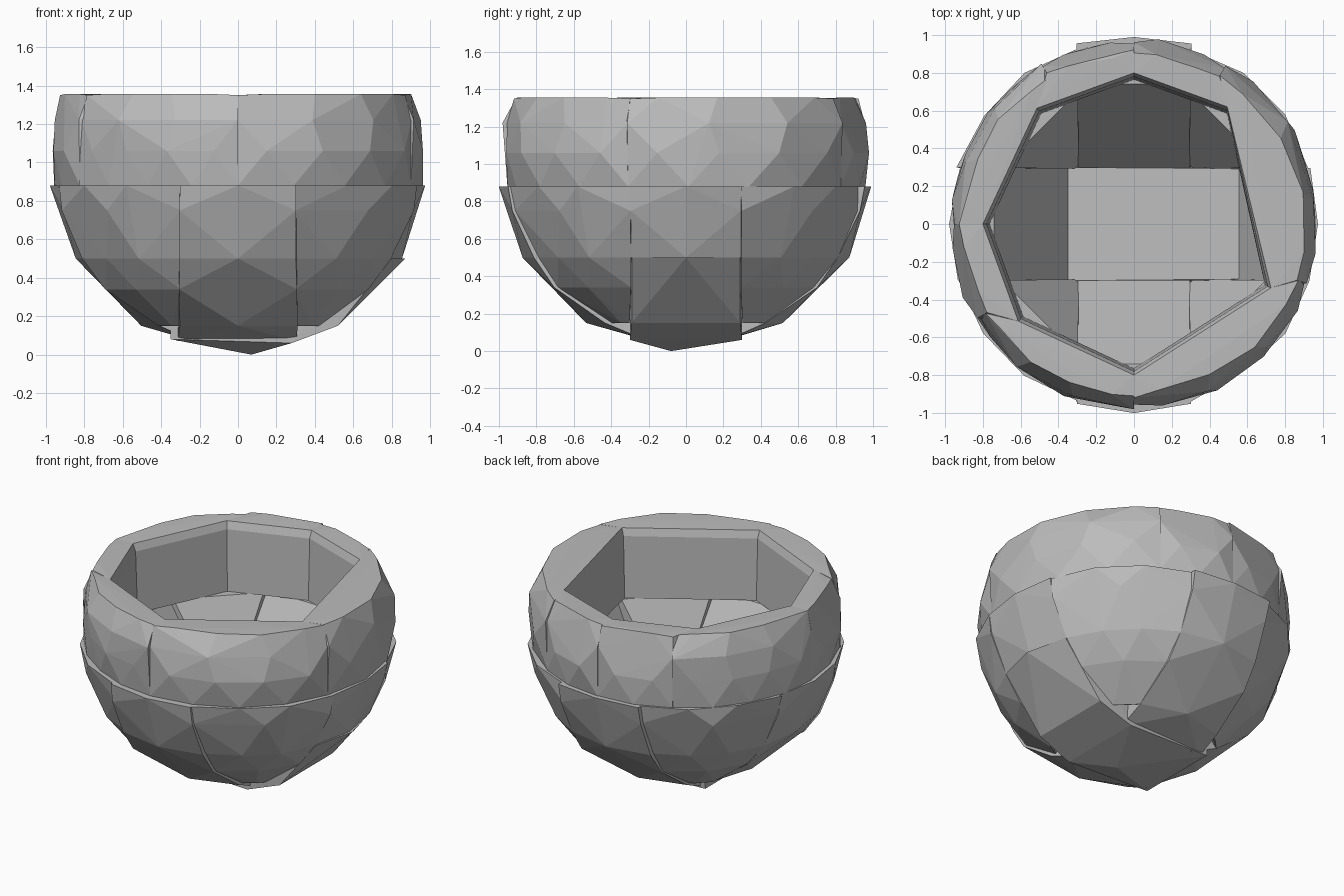
import bpy, bmesh, math, random
from mathutils import Vector

random.seed(4)
if "Cube" in bpy.data.objects:
    bpy.data.objects.remove(bpy.data.objects["Cube"])

# Single stone colour
stone_mat = bpy.data.materials.new("grey stone")
stone_mat.use_nodes = True
grey = (0.5, 0.5, 0.5, 1)
stone_mat.diffuse_color = grey
stone_mat.node_tree.nodes["Principled BSDF"].inputs["Base Color"].default_value = grey

HALF = 0.297            # half width of the side stones
SEAM = 0.88             # height where upper and lower rows meet
PROFILE = [(0.88, 0.98), (0.75, 0.96), (0.5, 0.855), (0.34, 0.745), (0.15, 0.51), (0.07, 0.38)]


def stone(name, points):
    """Chiselled block: the convex hull of its corner points."""
    bm = bmesh.new()
    for p in points:
        bm.verts.new(p)
    res = bmesh.ops.convex_hull(bm, input=bm.verts)
    loose = {g for g in res["geom_interior"] + res["geom_unused"] if isinstance(g, bmesh.types.BMVert)}
    bmesh.ops.delete(bm, geom=list(loose), context="VERTS")
    bmesh.ops.recalc_face_normals(bm, faces=bm.faces)
    mesh = bpy.data.meshes.new(name)
    bm.to_mesh(mesh)
    bm.free()
    mesh.materials.append(stone_mat)
    obj = bpy.data.objects.new(name, mesh)
    bpy.context.collection.objects.link(obj)


def polar(r, deg, z):
    a = math.radians(deg)
    return Vector((r * math.cos(a), r * math.sin(a), z))


def arc(r, a0, a1, z, n, wobble=0.016):
    angles = [a0 + (a1 - a0) * i / (n - 1) for i in range(n)]
    return [polar(r + random.uniform(-wobble, wobble), a, z) for a in angles]


# Upper ring of seven rim stones: outer and inner joint angles differ
outer = [-90, -19, 60, 90, 120, 180, 211, 270]
inner = [-90, -25, 50, 90, 130, 180, 220, 270]
for i in range(7):
    a0, a1 = outer[i:i + 2]
    b0, b1 = inner[i:i + 2]
    n = 4 if a1 - a0 > 50 else 2
    step = (a1 - a0) / n / 2
    pts = arc(0.96, a0, a1, SEAM, n + 1, 0.01)
    pts += arc(0.975, a0 + step, a1 - step, 1.06, n, 0.012)
    pts += arc(0.965, a0, a1, 1.22, n)
    pts += arc(0.9, a0 + step, a1 - step, 1.355, n)
    pts += arc(0.91, a0, a1, 1.35, 2)
    for r, z in ((0.8, 1.35), (0.78, 1.3), (0.765, SEAM)):
        pts += arc(r, b0, b1, z, 2, 0)
    stone(f"rim_stone_{i + 1}", pts)


# Lower row: one narrow stone on each side
def side_stone(name, deg, bulge, low, inner_low):
    pts = []
    for k, (z, r) in enumerate(PROFILE):
        if z < low:
            continue
        half = math.degrees(math.asin(HALF / r))
        pts += arc(r + bulge, deg - half, deg + half, z, 3 if k % 2 == 0 else 2, 0.008)
    a = math.radians(deg)
    out, across = Vector((math.cos(a), math.sin(a), 0)), Vector((-math.sin(a), math.cos(a), 0))
    for d, z in ((0.74, SEAM), inner_low):
        pts += [out * d + across * s * HALF + Vector((0, 0, z)) for s in (-1, 1)]
    stone(name, pts)


side_stone("front_stone", -90, 0.016, 0, (0.3, 0.27))
side_stone("back_stone", 90, 0.016, 0, (0.3, 0.27))
side_stone("right_stone", 180, -0.006, 0, (0.35, 0.27))
side_stone("left_stone", 0, -0.006, 0.5, (0.55, 0.44))

# Lower row: wedge stones filling the four corners
for name, deg in (("back_left", 45), ("back_right", 135), ("front_right", 225), ("front_left", 315)):
    pts = []
    for k, (z, r) in enumerate(PROFILE[:-1]):
        half = 45 - math.degrees(math.asin(HALF / r))
        pts += arc(r, deg - half, deg + half, z, 4 if k % 2 == 0 else 3, 0.012)
    pts += arc(0.76, deg - 22, deg + 22, SEAM, 2, 0)
    pts += arc(0.43, deg - 2, deg + 2, 0.28, 2, 0)
    stone(name + "_corner_stone", pts)

# Bottom slab, sweeping up to a lip on the left side
slab = [(0.07, -0.08, 0), (0.87, 0, 0.5)]
for s in (-1, 1):
    slab += [(-0.35, s * 0.3, 0.27), (-0.35, s * 0.29, 0.08), (0.28, s * 0.3, 0.06),
             (0.52, s * 0.29, 0.15), (0.8, s * 0.29, 0.5), (0.55, s * 0.3, 0.44)]
stone("bottom_slab", slab)
